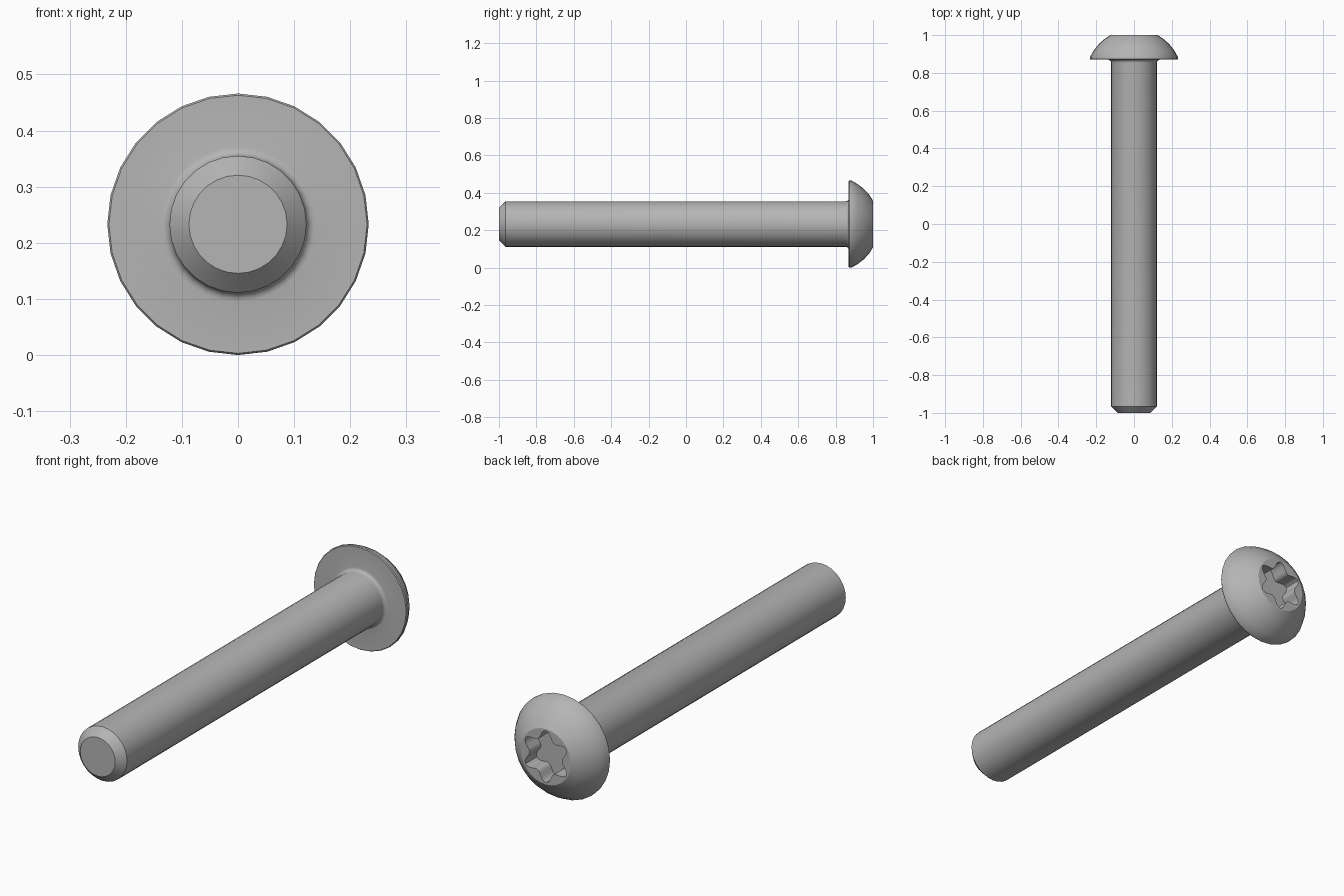
import bpy
import bmesh
from math import sin, cos, pi, radians

cube = bpy.data.objects.get("Cube")
if cube:
    bpy.data.objects.remove(cube, do_unlink=True)

SIDES = 28
HEAD_R = 0.233
SHANK_R = 0.122
SEAT_Y = 0.87       # underside of the head
FILLET = 0.016
FLOOR_Y = 0.92      # bottom of the drive socket

steel = bpy.data.materials.new("steel grey")
steel.use_nodes = True
grey = (0.46, 0.46, 0.46, 1)
steel.diffuse_color = grey
steel.node_tree.nodes["Principled BSDF"].inputs["Base Color"].default_value = grey

bm = bmesh.new()


def ring(y, radius_at, count):
    """Closed ring of vertices around the y axis."""
    verts = []
    for i in range(count):
        a = 2 * pi * i / count
        r = radius_at(a)
        verts.append(bm.verts.new((r * sin(a), y, r * cos(a))))
    return verts


def bridge(a, b):
    n = len(a)
    for i in range(n):
        j = (i + 1) % n
        bm.faces.new((a[i], a[j], b[j], b[i]))


def loop_edges(verts):
    n = len(verts)
    return [bm.edges.get((verts[i], verts[(i + 1) % n])) for i in range(n)]


def lobe_radius(a):
    """Six-lobed socket outline."""
    return 0.08 + 0.037 * ((1 + cos(6 * a)) / 2) ** 1.2


# Chamfered tip and shank
profile = [(0.0875, -1.0), (SHANK_R, -0.965)]
# Fillet under the head
for i in range(5):
    t = i / 4 * pi / 2
    profile.append((SHANK_R + FILLET * (1 - cos(t)), SEAT_Y - FILLET * (1 - sin(t))))
# Rim and domed head
profile += [(0.23, SEAT_Y), (HEAD_R, 0.874), (HEAD_R, 0.884), (0.214, 0.918),
            (0.189, 0.95), (0.159, 0.978), (0.125, 1.0)]

rings = [ring(y, lambda a, r=r: r, SIDES) for r, y in profile]
for lower, upper in zip(rings, rings[1:]):
    bridge(lower, upper)
bm.faces.new(rings[0])

# Drive socket sunk into the flat of the head
mouth = ring(1.0, lobe_radius, 72)
floor = ring(FLOOR_Y, lobe_radius, 72)
bridge(mouth, floor)
bm.faces.new(floor)
bmesh.ops.triangle_fill(bm, use_beauty=True, normal=(0, 1, 0),
                        edges=loop_edges(rings[-1]) + loop_edges(mouth))
bmesh.ops.recalc_face_normals(bm, faces=bm.faces[:])

mesh = bpy.data.meshes.new("button_head_screw")
bm.to_mesh(mesh)
bm.free()
mesh.materials.append(steel)
screw = bpy.data.objects.new("button_head_screw", mesh)
screw.location.z = HEAD_R
bpy.context.collection.objects.link(screw)

bpy.ops.object.select_all(action='DESELECT')
screw.select_set(True)
bpy.context.view_layer.objects.active = screw
bpy.ops.object.shade_smooth_by_angle(angle=radians(32))
